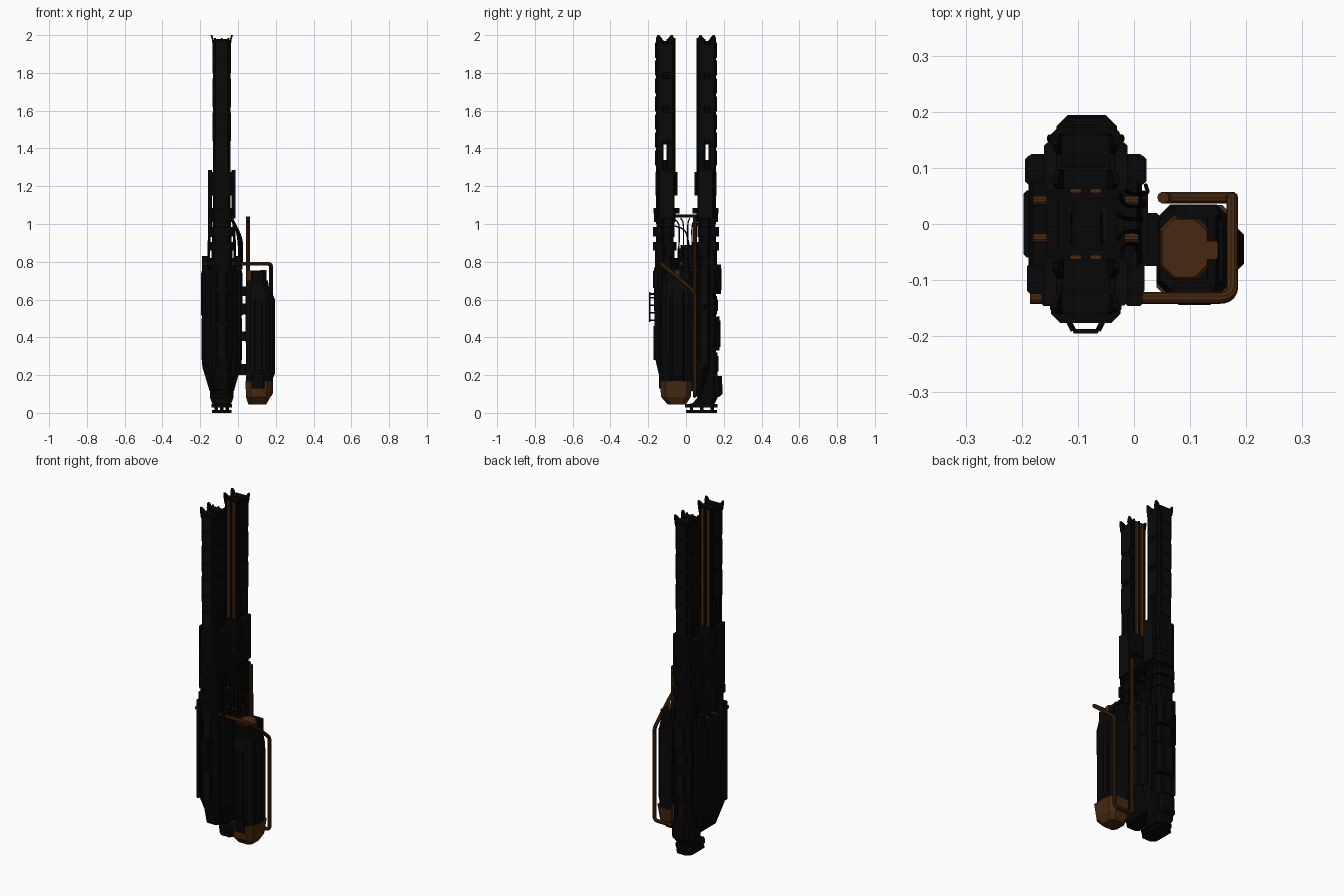
import bpy, math
from mathutils import Vector


def material(name, col):
    m = bpy.data.materials.new(name)
    m.diffuse_color = (*col, 1)
    return m


BLACK = material("black_metal", (0.002, 0.002, 0.002))
CHAR = material("charcoal_metal", (0.003, 0.003, 0.003))
BROWN = material("burnt_orange", (0.062, 0.022, 0.005))
CX = -0.086  # centre line of the main weapon body


def loft(name, secs, mat):
    """Skin chamfered rectangles (z, x0, x1, y0, y1, chamfer), bottom to top."""
    vs, fs = [], []
    for z, x0, x1, y0, y1, c in secs:
        vs += [(x0 + c, y0, z), (x1 - c, y0, z), (x1, y0 + c, z), (x1, y1 - c, z),
               (x1 - c, y1, z), (x0 + c, y1, z), (x0, y1 - c, z), (x0, y0 + c, z)]
    for k in range(len(secs) - 1):
        for i in range(8):
            j = (i + 1) % 8
            fs.append((k * 8 + i, k * 8 + j, k * 8 + 8 + j, k * 8 + 8 + i))
    fs += [tuple(range(7, -1, -1)), tuple(range(len(vs) - 8, len(vs)))]
    me = bpy.data.meshes.new(name)
    me.from_pydata(vs, [], fs)
    me.materials.append(mat)
    ob = bpy.data.objects.new(name, me)
    bpy.context.collection.objects.link(ob)
    return ob


def box(name, x0, x1, y0, y1, z0, z1, mat, c=0.004):
    return loft(name, [(z0, x0, x1, y0, y1, c), (z1, x0, x1, y0, y1, c)], mat)


def ybox(name, s, x0, x1, a, b, z0, z1, mat, c=0.004):
    """Box between distances a and b from y = 0 on side s."""
    return box(name, x0, x1, min(s * a, s * b), max(s * a, s * b), z0, z1, mat, c)


def tube(name, pts, r, mat, fillet=0.025):
    """Round pipe through points with rounded corners."""
    pts = [Vector(p) for p in pts]
    path = [pts[0]]
    for a, b, c in zip(pts, pts[1:], pts[2:]):
        p = b + (a - b).normalized() * min(fillet, (a - b).length * 0.49)
        q = b + (c - b).normalized() * min(fillet, (c - b).length * 0.49)
        for i in range(6):
            t = i / 5
            path.append(p * (1 - t) ** 2 + b * 2 * t * (1 - t) + q * t * t)
    path.append(pts[-1])
    cu = bpy.data.curves.new(name, 'CURVE')
    cu.dimensions = '3D'
    cu.bevel_depth, cu.bevel_resolution, cu.use_fill_caps = r, 3, True
    sp = cu.splines.new('POLY')
    sp.points.add(len(path) - 1)
    for p, v in zip(sp.points, path):
        p.co = (*v, 1)
    cu.materials.append(mat)
    ob = bpy.data.objects.new(name, cu)
    bpy.context.collection.objects.link(ob)
    bpy.ops.object.select_all(action='DESELECT')
    ob.select_set(True)
    bpy.context.view_layer.objects.active = ob
    bpy.ops.object.convert(target='MESH')
    bpy.ops.object.shade_smooth_by_angle()


# Twin rails, front and back
for s, tag in ((-1, "front"), (1, "back")):
    ybox(tag + "_rail_spine", s, -0.132, -0.04, 0.118, 0.16, 1.0, 1.975, BLACK, 0.01)
    ybox(tag + "_rail_core", s, -0.126, -0.046, 0.062, 0.102, 1.0, 1.98, BLACK, 0.006)
    ybox(tag + "_rail_web_low", s, -0.128, -0.044, 0.10, 0.12, 1.0, 1.34, BLACK)
    ybox(tag + "_rail_web_high", s, -0.128, -0.044, 0.10, 0.12, 1.42, 1.97, BLACK)
    for x in (-0.114, -0.078):
        ybox(tag + "_rail_strip", s, x, x + 0.02, 0.055, 0.064, 1.2, 1.97, BROWN, 0.002)
    for x in (-0.127, -0.091, -0.055):
        ybox(tag + "_rail_strip_edge", s, x, x + 0.010, 0.056, 0.064, 1.2, 1.985, BLACK, 0.002)
    # ribs and side plates along the rail
    for i in range(7):
        z = 1.31 + i * 0.095
        ybox(tag + "_rail_rib", s, -0.118, -0.054, 0.155, 0.164, z, z + 0.08, CHAR, 0.002)
    for x in (-0.136, -0.042):
        for z in (1.44, 1.62, 1.80):
            ybox(tag + "_rail_side_plate", s, x, x + 0.006, 0.07, 0.15, z, z + 0.15, CHAR, 0.001)
    # flared muzzle tips
    for m in (-1, 1):
        a, b = CX + m * 0.04, CX + m * 0.047
        for y, e in ((0.062, -0.004), (0.125, 0.004)):
            ya, yb = sorted((s * y, s * (y + 0.035)))
            loft(tag + "_muzzle_tip", [(1.94, min(a, b), max(a, b), ya, yb, 0.001),
                 (1.98, min(a + m * .004, b + m * .006), max(a + m * .004, b + m * .006), ya, yb, 0.001),
                 (2.0, min(a + m * .01, b + m * .013), max(a + m * .01, b + m * .013),
                  ya + 0.012 + s * e, yb - 0.012 + s * e, 0.001)], BLACK)
    # sleeve around the rail root
    ybox(tag + "_sleeve", s, -0.145, -0.027, 0.045, 0.161, 1.15, 1.275, BLACK, 0.012)
    for m, z0 in ((-1, 0.93), (1, 1.03)):
        x = CX + m * 0.063
        ybox(tag + "_sleeve_side", s, x - 0.011, x + 0.011, 0.06, 0.145, z0, 1.285, CHAR, 0.005)
    ybox(tag + "_sleeve_collar", s, -0.15, -0.022, 0.035, 0.172, 1.055, 1.085, BLACK, 0.02)
    # stacked neck between body and rail
    for z, h, x, y0, y1 in ((0.76, .10, .055, .06, .165), (0.86, .045, .062, .05, .176),
                            (0.905, .03, .052, .065, .158), (0.935, .05, .06, .06, .176),
                            (0.985, .025, .05, .065, .155), (1.01, .045, .055, .055, .170)):
        ybox(tag + "_neck_ring", s, CX - x, CX + x, y0, y1, z, z + h, BLACK, 0.016)
    for m in (-1, 1):
        tube(tag + "_neck_hose", [(CX + m * .05, s * .12, 1.04), (CX + m * .066, s * .125, 1.0),
             (CX + m * .068, s * .12, .85), (CX + m * .07, s * .1, .75)], 0.007, BLACK, 0.04)

# Bridge and cables in the gap between the rails
box("rail_bridge", -0.11, -0.06, -0.06, 0.07, 1.035, 1.05, BLACK)
box("centre_block", -0.135, -0.03, -0.045, 0.055, 0.74, 0.87, BLACK, 0.01)
box("centre_block_lid", -0.12, -0.045, -0.03, 0.04, 0.87, 0.89, CHAR, 0.006)
for i in range(5):
    y = -0.035 + i * 0.022
    tube("gap_cable", [(-0.03, y * 2.2, 1.03), (-0.02, y, 1.01), (0.002 + 0.006 * i, y, 0.92),
                       (0.005 + 0.004 * i, y * 1.3, 0.76)], 0.0035, BLACK, 0.06)
for i in range(3):
    x = -0.11 + i * 0.025
    tube("inner_cable", [(x, -0.06, 0.99), (x, 0.0, 0.97), (x, 0.02, 0.87)], 0.004, BLACK, 0.04)

# Main receiver: wide octagonal body tapering at the bottom
loft("main_body", [(0.115, -0.15, -0.022, -0.085, 0.10, 0.02),
                   (0.24, -0.188, 0.014, -0.122, 0.125, 0.03),
                   (0.74, -0.188, 0.014, -0.132, 0.128, 0.03),
                   (0.765, -0.178, 0.005, -0.122, 0.118, 0.03)], BLACK)
loft("front_lobe", [(0.12, -0.13, -0.042, -0.125, 0, 0.015),
                    (0.30, -0.142, -0.03, -0.166, 0, 0.025),
                    (0.76, -0.142, -0.03, -0.17, 0, 0.025),
                    (0.80, -0.13, -0.042, -0.155, 0, 0.025)], BLACK)
box("front_lobe_panel", -0.11, -0.062, -0.172, -0.15, 0.28, 0.46, CHAR)
box("front_lobe_upper_panel", -0.11, -0.062, -0.174, -0.15, 0.66, 0.75, CHAR)
# open trapezoid loop on the front
box("front_loop_bar", -0.109, -0.063, -0.195, -0.187, 0.48, 0.64, BLACK, 0.002)
for m in (-1, 1):
    for z in (0.49, 0.53, 0.57, 0.61, 0.63):
        tube("front_loop_arm", [(CX + m * 0.037, -0.16, z), (CX + m * 0.022, -0.19, z)], 0.005, BLACK)
for z0, z1, y in ((0.20, 0.32, 0.168), (0.33, 0.51, 0.178), (0.52, 0.62, 0.165), (0.63, 0.785, 0.184)):
    box("back_lobe_segment", -0.142, -0.026, 0.05, y, z0, z1, BLACK, 0.02)
    box("back_lobe_plate", -0.112, -0.06, y - 0.01, y + 0.004, z0 + 0.02, z1 - 0.02, CHAR)
box("back_lobe_core", -0.13, -0.04, 0.04, 0.16, 0.1, 0.8, BLACK, 0.02)

# Side armour, mirrored about the body centre line
for m in (-1, 1):
    for y0, y1, z0, z1, t in ((-0.06, 0.06, 0.28, 0.50, 0.108), (-0.06, 0.06, 0.515, 0.74, 0.111),
                              (-0.125, -0.07, 0.25, 0.75, 0.105), (0.07, 0.122, 0.26, 0.55, 0.105),
                              (0.07, 0.122, 0.57, 0.75, 0.108)):
        a, b = sorted((CX + m * 0.085, CX + m * t))
        box("side_armour", a, b, y0, y1, z0, z1, CHAR, 0.006)
    for y in (-0.1, 0.1):
        x = CX + m * 0.085
        box("shoulder_lug", x - 0.02, x + 0.02, y - 0.025, y + 0.025, 0.75, 0.83, BLACK, 0.008)
    tube("side_hose", [(CX + m * .05, 0.14, 0.78), (CX + m * .064, 0.155, 0.72),
                       (CX + m * .064, 0.15, 0.4), (CX + m * .05, 0.14, 0.3)], 0.005, BLACK)
    # brown cross pipe stubs on top
    for y in (-0.025, 0.042):
        x = CX + m * 0.08
        tube("cross_pipe_stub", [(x - 0.014, y, 0.79), (x + 0.014, y, 0.79)], 0.009, BROWN)
    box("top_side_bridge", CX + m * 0.06 - 0.01, CX + m * 0.06 + 0.01, -0.06, 0.07, 0.76, 0.82, BLACK)

# Tail at the bottom back
loft("tail", [(0.045, -0.135, -0.037, 0.03, 0.15, 0.02), (0.08, -0.148, -0.025, 0.06, 0.168, 0.02),
              (0.22, -0.15, -0.022, 0.03, 0.165, 0.02)], BLACK)
loft("tail_plate", [(0.085, -0.135, -0.035, 0.13, 0.175, 0.02), (0.10, -0.138, -0.03, 0.13, 0.194, 0.02),
                    (0.195, -0.138, -0.03, 0.13, 0.190, 0.02)], BLACK)
box("tail_foot", -0.138, -0.034, 0.0, 0.165, 0.0, 0.014, BLACK, 0.025)
box("tail_foot_upper", -0.14, -0.032, -0.005, 0.168, 0.028, 0.048, BLACK, 0.025)
for x in (-0.125, -0.095, -0.065):
    for y in (0.02, 0.075, 0.13):
        box("tail_foot_post", x, x + 0.018, y, y + 0.018, 0.01, 0.05, BLACK)

# Side tank
loft("tank_shell", [(0.14, 0.042, 0.172, -0.125, 0.030, 0.025),
                    (0.62, 0.040, 0.172, -0.130, 0.035, 0.025),
                    (0.70, 0.046, 0.158, -0.122, 0.028, 0.025)], CHAR)
loft("tank_outer_pod", [(0.17, 0.15, 0.180, -0.09, 0.0, 0.012), (0.21, 0.15, 0.196, -0.085, -0.005, 0.014),
                        (0.60, 0.15, 0.196, -0.085, -0.005, 0.014), (0.65, 0.15, 0.174, -0.08, -0.01, 0.01)], BLACK)
loft("tank_top_cap", [(0.66, 0.046, 0.14, -0.105, 0.02, 0.03), (0.735, 0.046, 0.135, -0.10, 0.012, 0.022),
                      (0.755, 0.050, 0.130, -0.095, 0.008, 0.022)], BROWN)
loft("tank_top_outer_cover", [(0.60, 0.125, 0.165, -0.118, 0.026, 0.012),
                              (0.75, 0.131, 0.146, -0.112, 0.020, 0.005)], BLACK)
box("tank_top_tab", 0.12, 0.15, -0.063, -0.03, 0.72, 0.756, BROWN)
box("tank_top_front_brace", 0.068, 0.145, -0.125, -0.099, 0.60, 0.752, BLACK, 0.01)
box("tank_top_back_brace", 0.07, 0.15, 0.01, 0.034, 0.60, 0.75, BLACK, 0.008)
loft("tank_base", [(0.045, 0.055, 0.15, -0.098, 0.0, 0.02), (0.085, 0.042, 0.172, -0.132, 0.025, 0.025),
                   (0.17, 0.040, 0.182, -0.138, 0.034, 0.025)], BROWN)
box("tank_base_clip", 0.075, 0.14, -0.144, -0.10, 0.13, 0.21, BLACK)
box("tank_front_rib", 0.085, 0.13, -0.138, -0.12, 0.22, 0.60, BLACK)
for z, h in ((0.2, 0.06), (0.38, 0.05), (0.52, 0.06), (0.62, 0.05)):
    box("tank_mount", 0.0, 0.05, -0.075, 0.02, z, z + h, BLACK, 0.01)

# Brown guard pipe around the tank
tube("guard_pipe", [(-0.185, -0.132, 0.79), (0.175, -0.132, 0.79), (0.175, 0.047, 0.64),
                    (0.175, 0.047, 0.09), (0.052, 0.047, 0.09), (0.052, 0.047, 1.04)], 0.0105, BROWN)
for x in (-0.165, -0.015):
    box("pipe_clamp", x, x + 0.03, -0.146, -0.115, 0.775, 0.805, BLACK)
